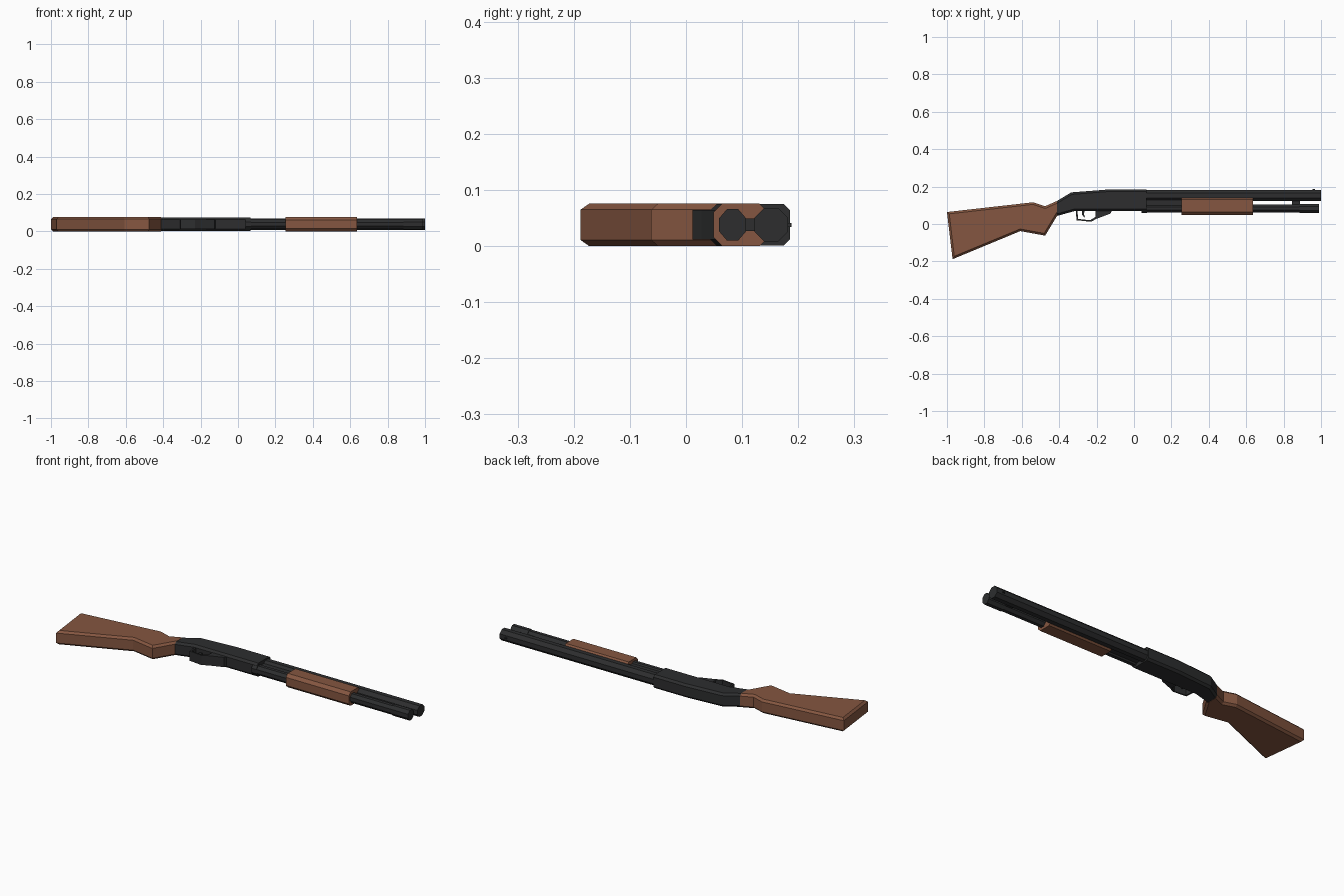
import bpy, bmesh, math

if "Cube" in bpy.data.objects:
    bpy.data.objects.remove(bpy.data.objects["Cube"])

ZC = 0.038  # middle of the thickness


def material(name, rgb):
    m = bpy.data.materials.new(name)
    m.diffuse_color = (*rgb, 1)
    m.use_nodes = True
    m.node_tree.nodes["Principled BSDF"].inputs["Base Color"].default_value = m.diffuse_color
    return m


WOOD = material("brown wood", (0.235, 0.094, 0.052))
METAL = material("dark metal", (0.026, 0.027, 0.028))


def finish(name, bm, mat):
    bmesh.ops.recalc_face_normals(bm, faces=bm.faces)
    mesh = bpy.data.meshes.new(name)
    bm.to_mesh(mesh)
    bm.free()
    mesh.materials.append(mat)
    ob = bpy.data.objects.new(name, mesh)
    bpy.context.collection.objects.link(ob)
    return ob


def prism(name, outline, width, mat, chamfer=0, flat_x=()):
    """Side outline in x, y given thickness in z; rims chamfered except at joints flat_x."""
    bm = bmesh.new()
    base = bm.faces.new([bm.verts.new((x, y, ZC - width / 2)) for x, y in outline])
    out = bmesh.ops.extrude_face_region(bm, geom=[base], use_keep_orig=True)
    for v in out["geom"]:
        if isinstance(v, bmesh.types.BMVert):
            v.co.z += width
    bmesh.ops.recalc_face_normals(bm, faces=bm.faces)
    if chamfer:
        def is_rim(e):
            a, b = (v.co for v in e.verts)
            joint = any(abs(a.x - x) < 1e-4 and abs(b.x - x) < 1e-4 for x in flat_x)
            return abs(a.z - b.z) < 1e-5 and not joint
        bmesh.ops.bevel(bm, geom=[e for e in bm.edges if is_rim(e)], offset=chamfer,
                        offset_type='OFFSET', segments=1, affect='EDGES')
    return finish(name, bm, mat)


def box(name, x0, x1, y0, y1, width, mat):
    return prism(name, [(x0, y0), (x1, y0), (x1, y1), (x0, y1)], width, mat)


def bar(name, x0, x1, yc, ry, rz, mat):
    """Eight-sided rod along x with flat sides; ry, rz are half sizes."""
    bm = bmesh.new()
    k = 1 / math.cos(math.pi / 8)
    rings = []
    for x in (x0, x1):
        rings.append([bm.verts.new((x, yc + ry * k * math.cos((i + .5) * math.pi / 4),
                                    ZC + rz * k * math.sin((i + .5) * math.pi / 4)))
                      for i in range(8)])
        bm.faces.new(rings[-1])
    for i in range(8):
        j = (i + 1) % 8
        bm.faces.new((rings[0][i], rings[0][j], rings[1][j], rings[1][i]))
    return finish(name, bm, mat)


# Shoulder stock with grip
prism("stock", [(-1, 0.064), (-0.97, -0.188), (-0.608, -0.038), (-0.475, -0.062),
                (-0.412, 0.043), (-0.412, 0.123), (-0.475, 0.095), (-0.54, 0.116)],
      0.076, WOOD, 0.011, (-0.412,))

# Receiver
prism("receiver", [(-0.412, 0.043), (-0.315, 0.07), (0.067, 0.07), (0.067, 0.185),
                   (-0.13, 0.185), (-0.335, 0.169), (-0.412, 0.123)],
      0.074, METAL, 0.011, (-0.412, 0.067))

# Trigger guard and trigger
prism("trigger_guard", [(-0.312, 0.08), (-0.307, 0.02), (-0.23, 0.012), (-0.2, 0.028),
                        (-0.125, 0.056), (-0.115, 0.08), (-0.205, 0.08), (-0.205, 0.038),
                        (-0.235, 0.02), (-0.299, 0.027), (-0.303, 0.08)], 0.053, METAL)
prism("trigger", [(-0.28, 0.08), (-0.278, 0.05), (-0.265, 0.034), (-0.262, 0.038),
                  (-0.268, 0.052), (-0.262, 0.08)], 0.015, METAL)

# Barrel, magazine tube and its end cap
bar("barrel", 0.05, 1.0, 0.152, 0.030, 0.030, METAL)
bar("magazine_tube", 0.04, 0.9, 0.083, 0.022, 0.025, METAL)
bar("magazine_cap", 0.885, 0.988, 0.083, 0.024, 0.028, METAL)
bar("magazine_collar", 0.04, 0.07, 0.083, 0.025, 0.028, METAL)

# Links between barrel and tube
box("action_bar", 0.05, 0.3, 0.085, 0.14, 0.036, METAL)
box("barrel_lug", 0.845, 0.888, 0.085, 0.14, 0.022, METAL)

# Front sight bead
box("front_sight", 0.955, 0.967, 0.175, 0.188, 0.007, METAL)

# Sliding fore-end
prism("fore_end", [(0.255, 0.049), (0.636, 0.049), (0.636, 0.147), (0.255, 0.147)],
      0.076, WOOD, 0.016, (0.255, 0.636))
